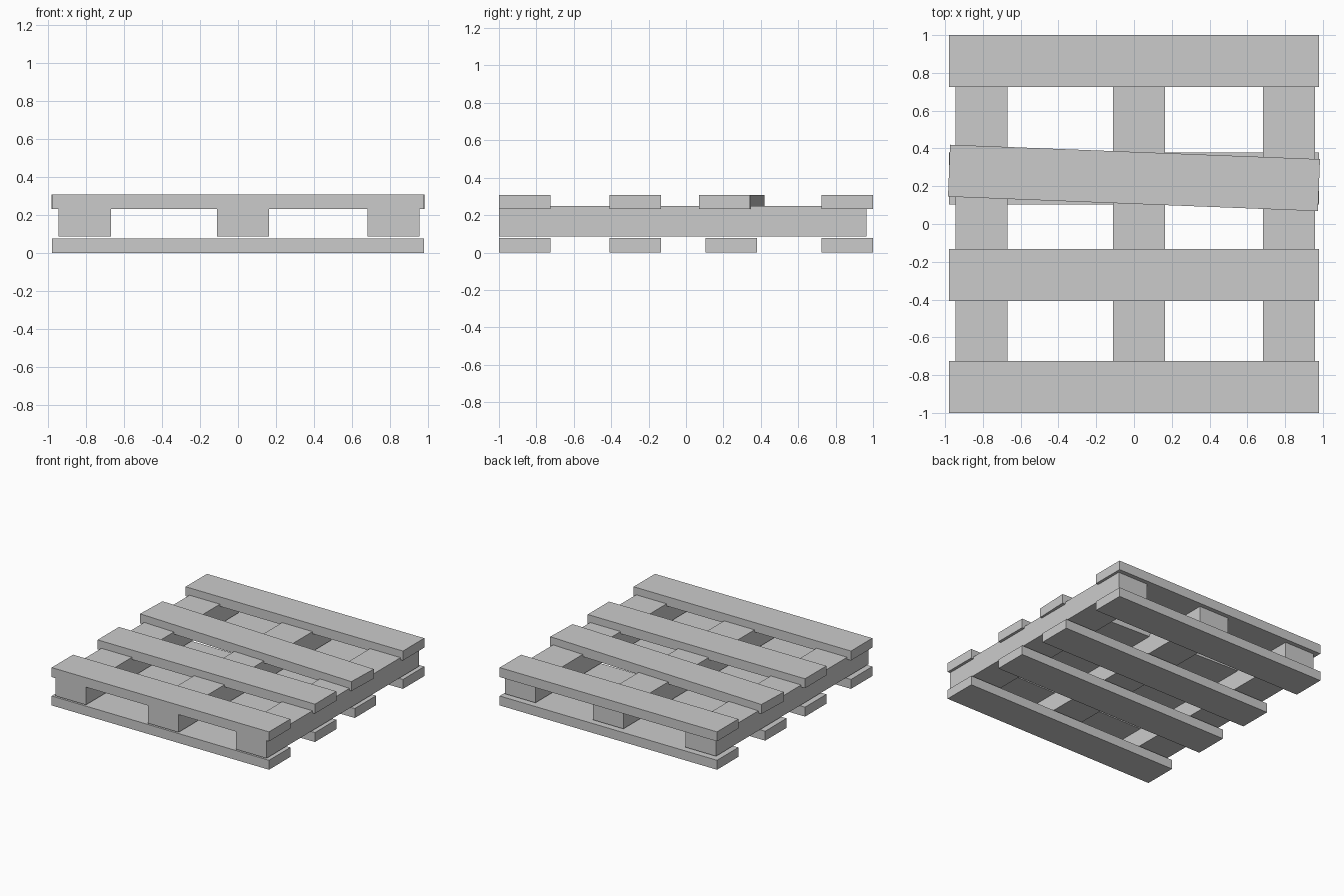
import bpy
import bmesh
from mathutils import Matrix, Vector

if "Cube" in bpy.data.objects:
    bpy.data.objects.remove(bpy.data.objects["Cube"])


def board(name, center, size, turn=0.0):
    """Plain rectangular board, optionally turned about z."""
    bm = bmesh.new()
    bmesh.ops.create_cube(bm, size=1.0, matrix=Matrix.Diagonal(Vector((*size, 1.0))))
    mesh = bpy.data.meshes.new(name)
    bm.to_mesh(mesh)
    bm.free()
    obj = bpy.data.objects.new(name, mesh)
    obj.location = center
    obj.rotation_euler.z = turn
    bpy.context.collection.objects.link(obj)
    return obj


WIDTH = 0.275
SLAT = (1.96, WIDTH, 0.077)

# Bottom slats
for i, y in enumerate((-0.8625, -0.271, 0.242, 0.8625)):
    board(f"bottom_slat_{i + 1}", (0, y, 0.0385), SLAT)

# Stringers, flush at the front and slightly short at the back
for i, x in enumerate((-0.808, 0.027, 0.82)):
    board(f"stringer_{i + 1}", (x, -0.018, 0.168), (WIDTH, 1.964, 0.162))

# Top slats, overlapping the stringers; the third one sits crooked
for i, (y, turn) in enumerate(((-0.8625, 0), (-0.271, 0), (0.244, -0.039), (0.8625, 0))):
    board(f"top_slat_{i + 1}", (0, y, 0.27), SLAT, turn)
